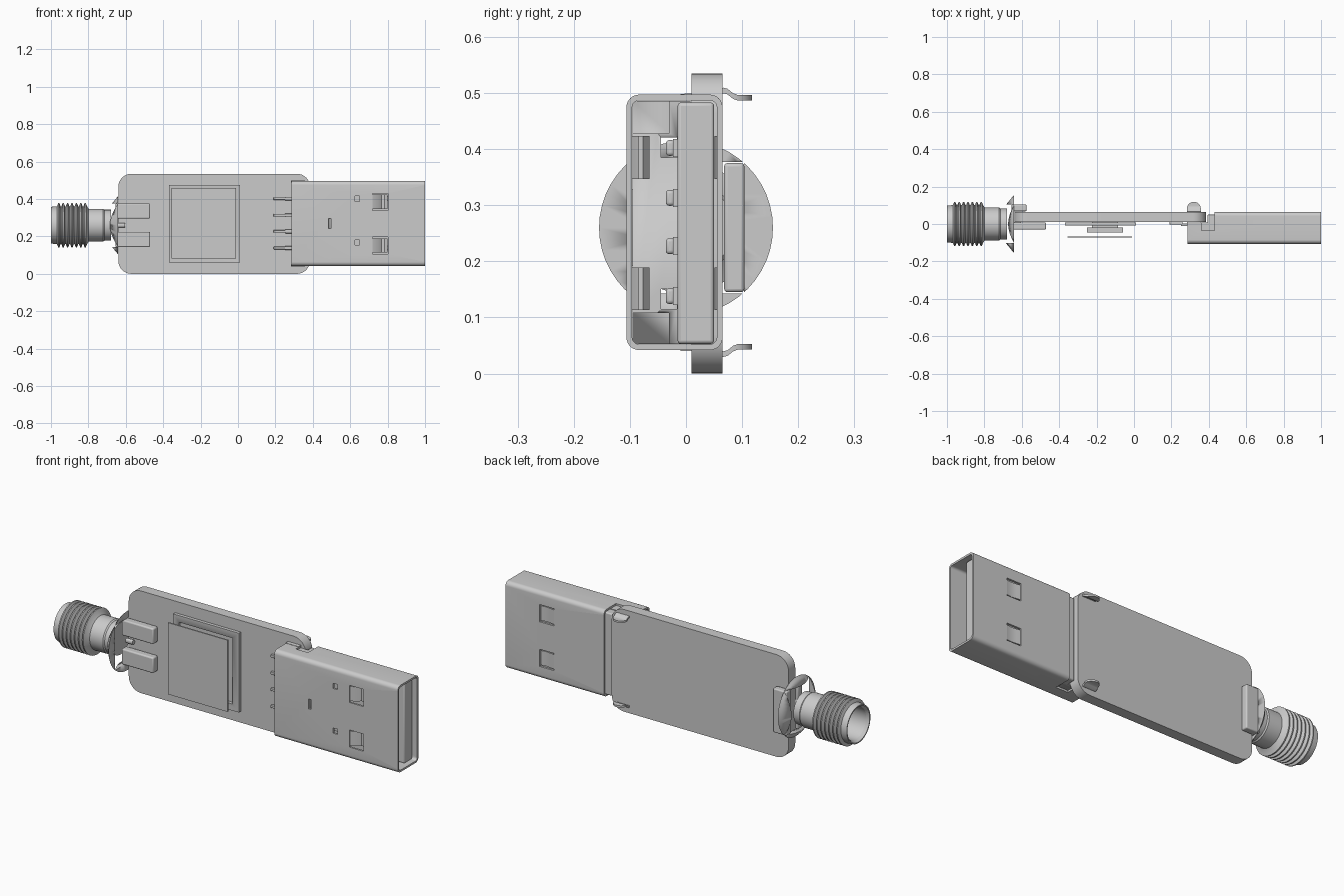
import bpy, bmesh, math

if "Cube" in bpy.data.objects:
    bpy.data.objects.remove(bpy.data.objects["Cube"])

ZC = 0.268   # mid height of the board and plug
CZ = 0.26    # axis of the coaxial connector


def finish(name, bm, angle=30):
    bmesh.ops.recalc_face_normals(bm, faces=bm.faces)
    me = bpy.data.meshes.new(name)
    bm.to_mesh(me)
    bm.free()
    ob = bpy.data.objects.new(name, me)
    bpy.context.collection.objects.link(ob)
    bpy.ops.object.select_all(action='DESELECT')
    ob.select_set(True)
    bpy.context.view_layer.objects.active = ob
    bpy.ops.object.shade_smooth_by_angle(angle=math.radians(angle))
    return ob


def prism(name, pts, axis, a, b):
    """Extrude a closed 2D outline along an axis from a to b."""
    place = {'x': lambda p, t: (t, p[0], p[1]),
             'y': lambda p, t: (p[0], t, p[1]),
             'z': lambda p, t: (p[0], p[1], t)}[axis]
    bm = bmesh.new()
    lo = [bm.verts.new(place(p, a)) for p in pts]
    hi = [bm.verts.new(place(p, b)) for p in pts]
    bm.faces.new(lo)
    bm.faces.new(hi)
    n = len(pts)
    for i in range(n):
        j = (i + 1) % n
        bm.faces.new((lo[i], lo[j], hi[j], hi[i]))
    return finish(name, bm)


def rounded(u0, u1, v0, v1, r, seg=8):
    pts = []
    corners = ((u1 - r, v1 - r), (u0 + r, v1 - r), (u0 + r, v0 + r), (u1 - r, v0 + r))
    for k, (cu, cv) in enumerate(corners):
        for i in range(seg + 1):
            t = math.pi / 2 * (k + i / seg)
            pts.append((cu + r * math.cos(t), cv + r * math.sin(t)))
    return pts


def box(name, x0, x1, y0, y1, z0, z1, bevel=0):
    ob = prism(name, [(x0, z0), (x1, z0), (x1, z1), (x0, z1)], 'y', y0, y1)
    if bevel:
        m = ob.modifiers.new('bevel', 'BEVEL')
        m.width, m.segments = bevel, 3
        bpy.ops.object.modifier_apply(modifier=m.name)
        bpy.ops.object.shade_smooth_by_angle(angle=math.radians(35))
    return ob


def boolean(ob, cutter, op='DIFFERENCE'):
    bpy.context.view_layer.objects.active = ob
    m = ob.modifiers.new('cut', 'BOOLEAN')
    m.object, m.operation, m.solver = cutter, op, 'EXACT'
    bpy.ops.object.modifier_apply(modifier=m.name)
    bpy.data.objects.remove(cutter)


def lathe(name, prof, seg=48):
    """Closed (x, radius) outline revolved around the connector axis."""
    bm = bmesh.new()
    rings = []
    for x, r in prof:
        if r == 0:
            rings.append([bm.verts.new((x, 0, CZ))] * seg)
        else:
            rings.append([bm.verts.new((x, r * math.cos(2 * math.pi * i / seg),
                                        CZ + r * math.sin(2 * math.pi * i / seg))) for i in range(seg)])
    for a, b in zip(rings, rings[1:]):
        for i in range(seg):
            j = (i + 1) % seg
            bm.faces.new(list(dict.fromkeys((a[i], a[j], b[j], b[i]))))
    return finish(name, bm)


# Circuit board
prism('circuit_board', rounded(-0.64, 0.385, 0.0, 0.535, 0.07), 'y', 0.01, 0.065)

# Shield frame, chip and floating shield lid
frame = box('shield_frame', -0.37, 0.01, -0.008, 0.009, 0.06, 0.475)
boolean(frame, box('cutter', -0.335, -0.025, -0.1, 0.1, 0.095, 0.44))
box('chip', -0.25, -0.06, -0.046, -0.018, 0.175, 0.365)
box('chip_base', -0.225, -0.085, -0.018, 0.01, 0.2, 0.34)
box('shield_lid', -0.355, -0.01, -0.073, -0.066, 0.083, 0.458)

# Coaxial connector: threaded barrel with an open bore
prof = [(-0.76, 0), (-0.76, 0.083), (-0.985, 0.083), (-1.0, 0.092), (-1.0, 0.098), (-0.972, 0.101)]
for i in range(7):
    x = -0.968 + i * 0.0235
    prof += [(x, 0.101), (x + 0.007, 0.118), (x + 0.013, 0.118), (x + 0.02, 0.101)]
prof += [(-0.798, 0.088), (-0.722, 0.088), (-0.715, 0.083), (-0.68, 0.083), (-0.68, 0)]
lathe('threaded_barrel', prof)
lathe('bore_insulator', [(-0.87, 0), (-0.87, 0.035), (-0.755, 0.035), (-0.755, 0)], 32)

# Connector body flaring from round to square
body = lathe('connector_body', [(-0.712, 0), (-0.712, 0.088), (-0.69, 0.096),
                                (-0.65, 0.145), (-0.641, 0.155), (-0.641, 0)])
boolean(body, box('cutter', -0.8, -0.6, -0.102, 0.103, CZ - 0.117, CZ + 0.117))
box('rear_clamp', -0.655, -0.575, 0.068, 0.104, CZ - 0.115, CZ + 0.115, 0.006)
for s, label in ((1, 'upper'), (-1, 'lower')):
    z0, z1 = sorted((CZ + s * 0.035, CZ + s * 0.117))
    box(label + '_prong', -0.655, -0.47, -0.03, 0.009, z0, z1, 0.007)
prism('centre_pin', rounded(-0.01, 0.01, CZ - 0.012, CZ + 0.012, 0.0095, 4), 'x', -0.645, -0.605)

# Plug shell: thin rounded tube, cut away behind for the board
Y0, Y1, Z0, Z1 = -0.106, 0.065, 0.042, 0.497
shell = prism('plug_shell', rounded(Y0, Y1, Z0, Z1, 0.022), 'x', 0.285, 1.0)
boolean(shell, prism('cutter', rounded(Y0 + 0.01, Y1 - 0.01, Z0 + 0.01, Z1 - 0.01, 0.013), 'x', 0.2, 1.1))
boolean(shell, box('cutter', 0.2, 0.43, 0.008, 0.2, -0.1, 0.7))
boolean(shell, box('cutter', 0.36, 0.43, -0.035, 0.2, -0.1, 0.7))
for s in (1, -1):
    zm = ZC + s * 0.117
    boolean(shell, box('cutter', 0.72, 0.802, -0.2, 0.2, zm - 0.045, zm + 0.045))
    boolean(shell, box('cutter', 0.625, 0.65, -0.2, -0.08, zm + 0.003, zm + 0.03))
boolean(shell, box('cutter', 0.483, 0.497, -0.2, -0.08, 0.243, 0.295))
bpy.context.view_layer.objects.active = shell
shell.select_set(True)
bpy.ops.object.shade_smooth_by_angle(angle=math.radians(30))


# Latch springs bent inward through the shell windows
def spring(name, path, thick, zm):
    prism(name, path + [(x, y + thick) for x, y in reversed(path)], 'z', zm - 0.038, zm + 0.038)


for s, label in ((1, 'upper'), (-1, 'lower')):
    zm = ZC + s * 0.117
    spring(label + '_front_spring', [(0.715, -0.105), (0.745, -0.093), (0.768, -0.073),
                                     (0.782, -0.073), (0.798, -0.085)], 0.008, zm)
    spring(label + '_back_spring', [(0.715, 0.064), (0.745, 0.06), (0.77, 0.057),
                                    (0.798, 0.061)], -0.006, zm)

# Plastic insert: base behind, tongue in the opening
base = box('insert_base', 0.31, 0.5, -0.095, 0.008, 0.053, 0.486)
for s in (1, -1):
    zm = ZC + s * 0.135
    boolean(base, box('cutter', 0.2, 0.6, -0.045, -0.016, zm - 0.018, zm + 0.018))
    z0, z1 = sorted((ZC + s * 0.16, ZC + s * 0.3))
    boolean(base, box('cutter', 0.46, 0.6, -0.2, -0.03, z0, z1))
box('insert_tongue', 0.392, 0.975, -0.015, 0.05, 0.053, 0.483, 0.006)

# Contacts on the tongue and their tails on the board
for i, z in enumerate((0.402, 0.313, 0.227, 0.138)):
    box('contact_%d' % i, 0.5, 0.93, -0.023, -0.013, z - 0.016, z + 0.016)
    box('contact_bump_%d' % i, 0.8, 0.87, -0.036, -0.02, z - 0.014, z + 0.014, 0.006)
    box('contact_tail_%d' % i, 0.19, 0.26, -0.003, 0.012, z - 0.007, z + 0.007, 0.003)
    box('tail_riser_%d' % i, 0.25, 0.32, -0.012, 0.004, z - 0.01, z + 0.01, 0.004)

# Bent anchor legs with round ends going through the board
path = [(-0.01, 0.492), (0.05, 0.493), (0.066, 0.503), (0.074, 0.501), (0.084, 0.493),
        (0.092, 0.49), (0.1, 0.49), (0.107, 0.49), (0.113, 0.49), (0.118, 0.49)]
for s, label in ((1, 'upper'), (-1, 'lower')):
    bm = bmesh.new()
    rows = []
    for y, z in path:
        w = 0.037 if y < 0.082 else max(0.006, math.sqrt(max(0, 0.037**2 - (y - 0.082)**2)))
        rows.append([bm.verts.new((0.32 + dx * w, y, ZC + 0.0015 + s * (z - ZC + dz)))
                     for dx, dz in ((-1, -0.005), (1, -0.005), (1, 0.005), (-1, 0.005))])
    for a, b in zip(rows, rows[1:]):
        for i in range(4):
            j = (i + 1) % 4
            bm.faces.new((a[i], a[j], b[j], b[i]))
    bm.faces.new(rows[0])
    bm.faces.new(rows[-1])
    finish(label + '_anchor_leg', bm, 40)
